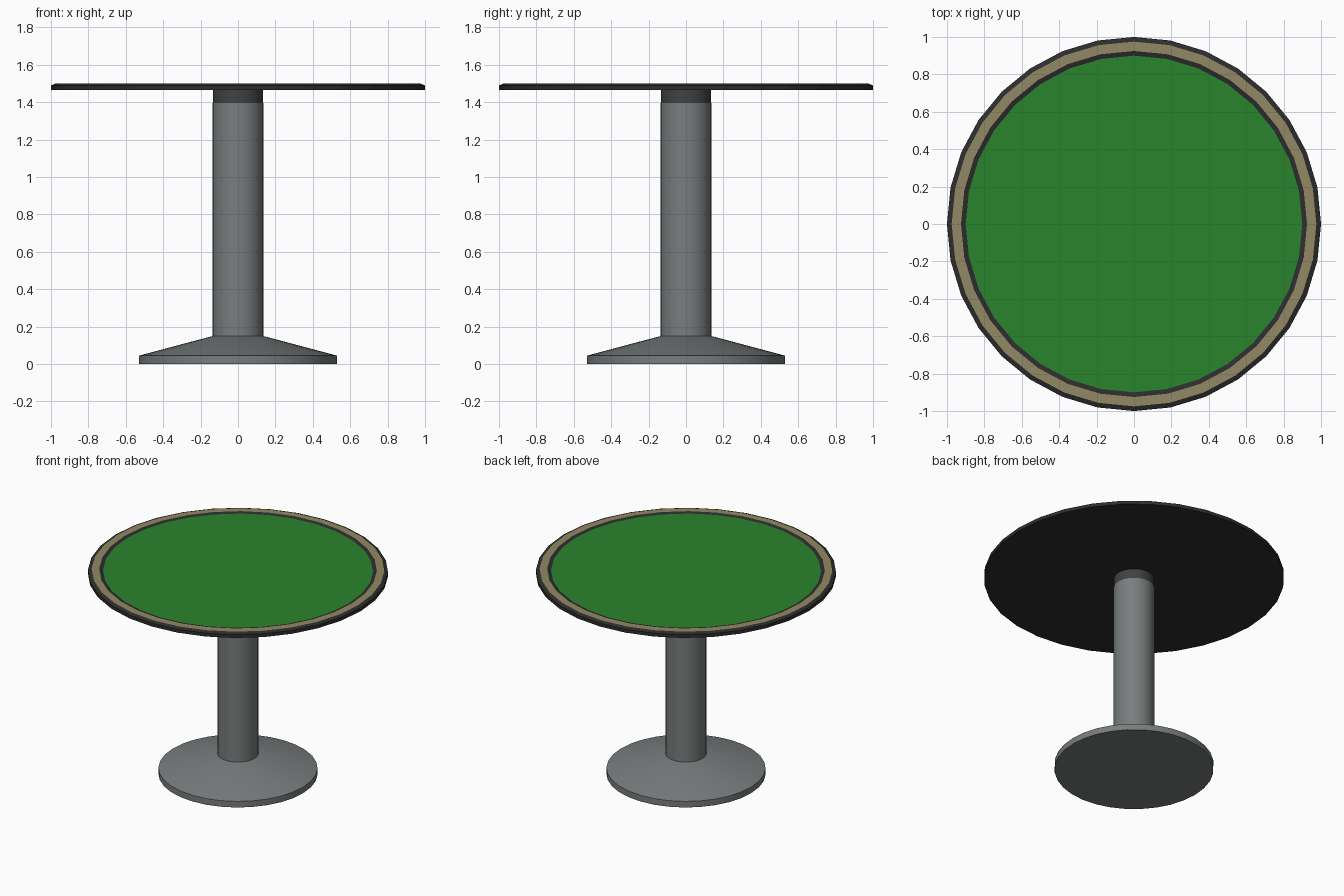
import bpy, bmesh, math

if "Cube" in bpy.data.objects:
    bpy.data.objects.remove(bpy.data.objects["Cube"])

SIDES = 32


def material(name, rgb):
    m = bpy.data.materials.new(name)
    m.diffuse_color = (*rgb, 1)
    m.use_nodes = True
    m.node_tree.nodes["Principled BSDF"].inputs["Base Color"].default_value = m.diffuse_color
    return m


dark = material("dark_trim", (0.026, 0.026, 0.028))
tan = material("tan_rail", (0.29, 0.25, 0.125))
felt = material("green_felt", (0.023, 0.23, 0.026))
metal = material("grey_metal", (0.19, 0.205, 0.205))
collar_grey = material("collar_grey", (0.05, 0.055, 0.055))


def lathe(name, profile, mats, bands=None, smooth=None):
    """Spin (radius, z) points, closing both ends; bands = material per strip."""
    bm = bmesh.new()
    rings = [[bm.verts.new((r * math.cos(a), r * math.sin(a), z))
              for a in (2 * math.pi * i / SIDES for i in range(SIDES))]
             for r, z in profile]
    bands = bands or [0] * (len(profile) + 1)
    bm.faces.new(rings[0][::-1]).material_index = bands[0]
    for k, (lo, hi) in enumerate(zip(rings, rings[1:])):
        for i in range(SIDES):
            j = (i + 1) % SIDES
            f = bm.faces.new((lo[i], lo[j], hi[j], hi[i]))
            f.material_index = bands[k + 1]
    bm.faces.new(rings[-1]).material_index = bands[-1]
    mesh = bpy.data.meshes.new(name)
    bm.to_mesh(mesh)
    bm.free()
    for m in mats:
        mesh.materials.append(m)
    ob = bpy.data.objects.new(name, mesh)
    bpy.context.collection.objects.link(ob)
    if smooth:
        bpy.ops.object.select_all(action='DESELECT')
        ob.select_set(True)
        bpy.context.view_layer.objects.active = ob
        bpy.ops.object.shade_smooth_by_angle(angle=math.radians(smooth))
    return ob


# Table top: dark body, tan rail, dark inner trim, green felt
lathe("table_top",
      [(1.0, 1.465), (1.0, 1.49), (0.975, 1.5), (0.925, 1.5), (0.90, 1.494)],
      [dark, tan, felt], bands=[0, 0, 0, 1, 0, 2])

# Pedestal: flared foot, shaft and the collar under the top
lathe("pedestal_foot", [(0.53, 0), (0.53, 0.045), (0.136, 0.15)], [metal], smooth=30)
lathe("pedestal_column", [(0.136, 0.14), (0.136, 1.395)], [metal], smooth=30)
lathe("column_collar", [(0.134, 1.39), (0.134, 1.47)], [collar_grey], smooth=30)
